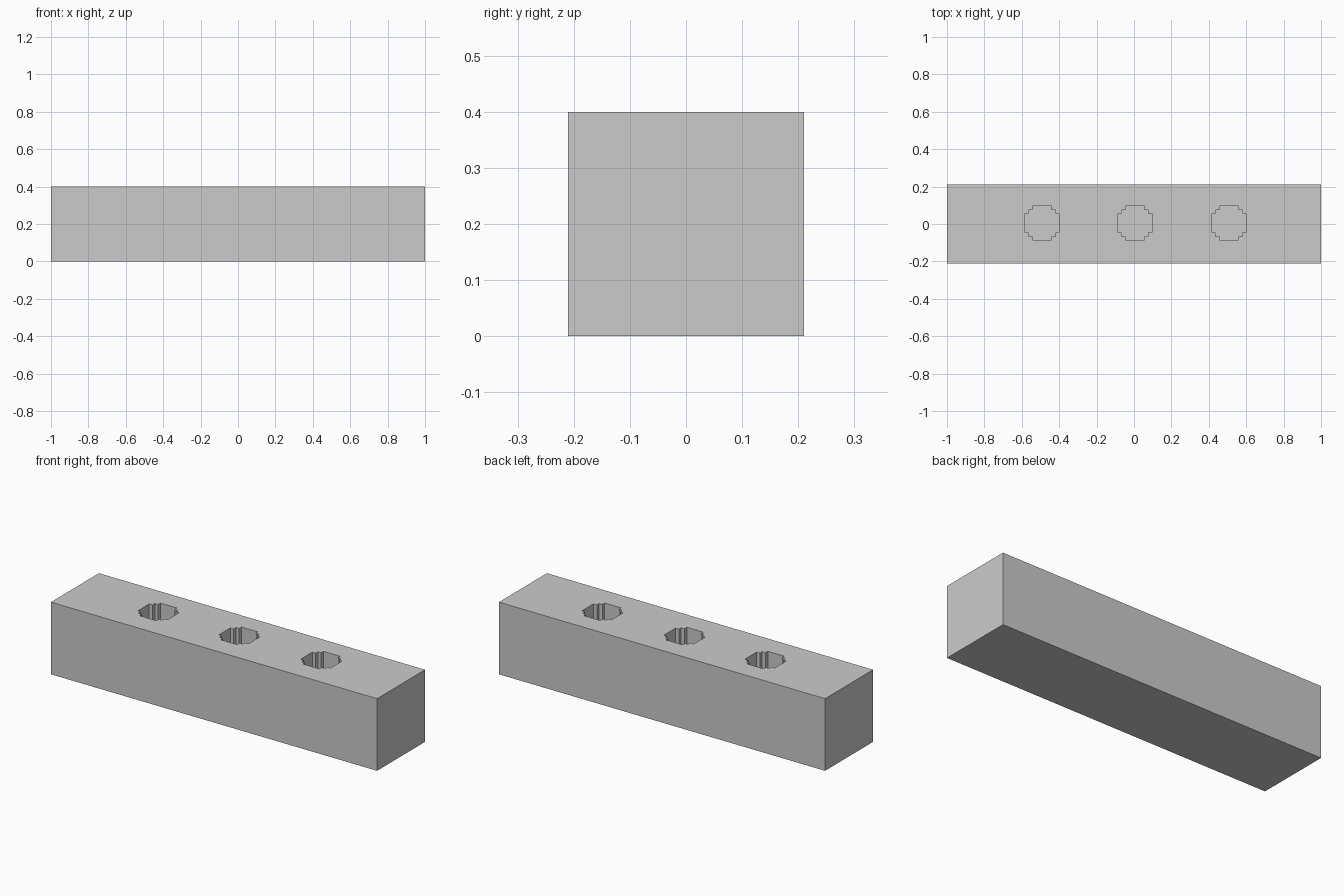
import bpy, bmesh

if "Cube" in bpy.data.objects:
    bpy.data.objects.remove(bpy.data.objects["Cube"])

CELL = 0.0203          # size of one stair step in the hole outline
DEPTH = 0.2            # depth of the blind holes
HEIGHT = 0.4


def hole_outline(cx, cy):
    """Stepped circle, 9 cells wide, built by turning one corner four times."""
    corner = [(4.5, -2.5), (4.5, 2.5), (3.5, 2.5), (3.5, 3.5), (2.5, 3.5)]
    pts = []
    for _ in range(4):
        pts += corner
        corner = [(-y, x) for x, y in corner]
    return [(cx + x * CELL, cy + y * CELL) for x, y in pts]


def prism(name, outline, z0, z1):
    bm = bmesh.new()
    face = bm.faces.new([bm.verts.new((x, y, z0)) for x, y in outline])
    out = bmesh.ops.extrude_face_region(bm, geom=[face])
    for v in out["geom"]:
        if isinstance(v, bmesh.types.BMVert):
            v.co.z = z1
    bmesh.ops.recalc_face_normals(bm, faces=bm.faces)
    mesh = bpy.data.meshes.new(name)
    bm.to_mesh(mesh)
    bm.free()
    obj = bpy.data.objects.new(name, mesh)
    bpy.context.collection.objects.link(obj)
    return obj


# Solid block
block = prism("block", [(-1, -0.21), (1, -0.21), (1, 0.21), (-1, 0.21)], 0, HEIGHT)

# Three blind holes in the top
cutters = []
for cx in (-0.492, 0.005, 0.508):
    cutter = prism("hole_cutter", hole_outline(cx, 0.005), HEIGHT - DEPTH, HEIGHT + 0.1)
    cutter.hide_render = True
    cutters.append(cutter)
    mod = block.modifiers.new("hole", 'BOOLEAN')
    mod.operation = 'DIFFERENCE'
    mod.solver = 'EXACT'
    mod.object = cutter

# Apply the cuts and drop the cutters
bpy.context.view_layer.objects.active = block
for mod in list(block.modifiers):
    bpy.ops.object.modifier_apply(modifier=mod.name)
for cutter in cutters:
    bpy.data.objects.remove(cutter)
